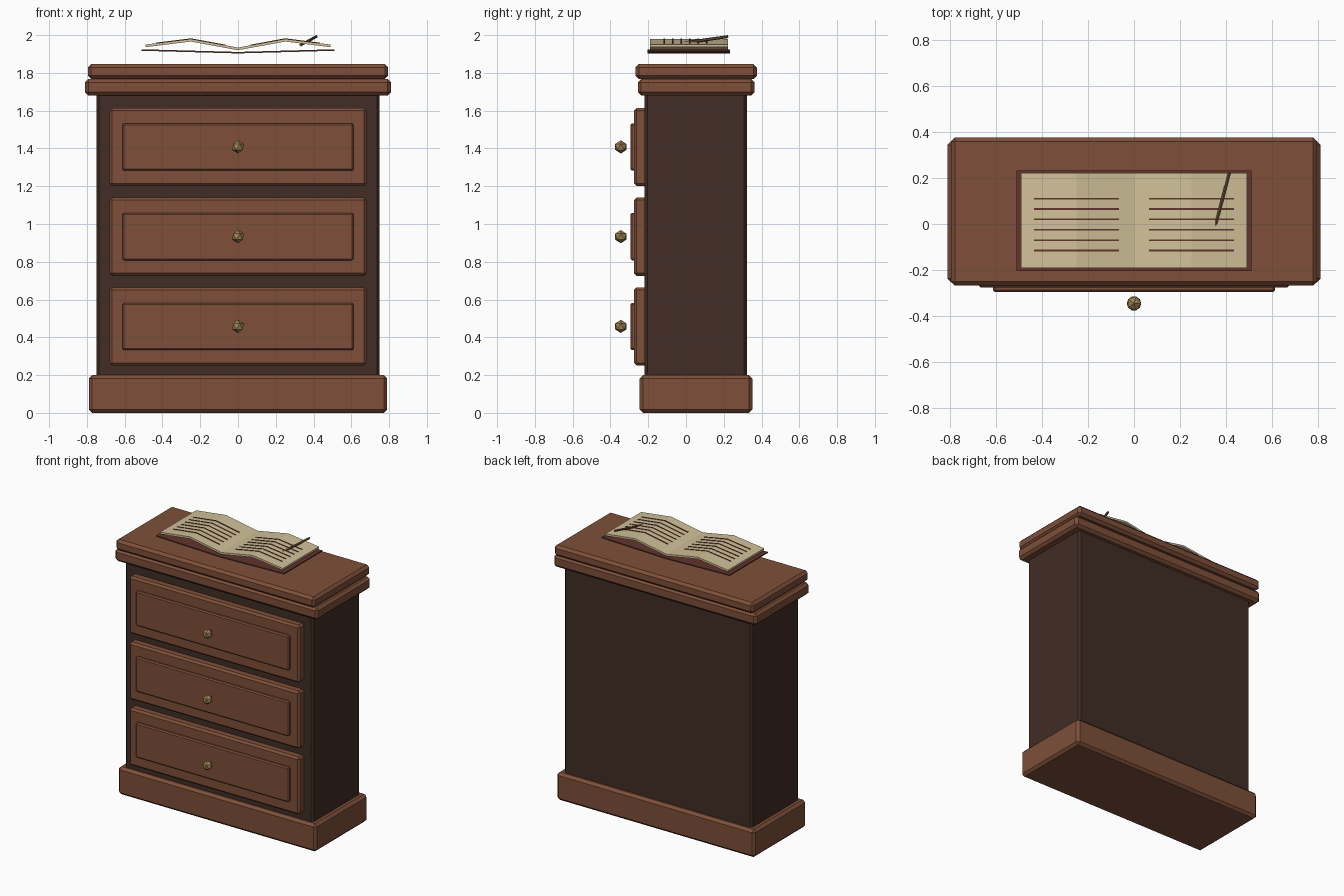
import bpy, bmesh
from mathutils import Vector

if "Cube" in bpy.data.objects:
    bpy.data.objects.remove(bpy.data.objects["Cube"])


def material(name, rgb):
    m = bpy.data.materials.new(name)
    m.diffuse_color = (*rgb, 1)
    m.use_nodes = True
    m.node_tree.nodes["Principled BSDF"].inputs["Base Color"].default_value = m.diffuse_color
    return m


WOOD = material("red_brown_wood", (0.21, 0.078, 0.041))
DARK = material("dark_wood", (0.052, 0.026, 0.018))
BRASS = material("old_brass", (0.34, 0.225, 0.085))
PAPER = material("parchment", (0.64, 0.53, 0.32))
COVER = material("dark_red_leather", (0.12, 0.035, 0.025))
PEN = material("pen_brown", (0.15, 0.09, 0.035))


def finish(name, bm, mat):
    bmesh.ops.recalc_face_normals(bm, faces=bm.faces)
    me = bpy.data.meshes.new(name)
    bm.to_mesh(me)
    bm.free()
    me.materials.append(mat)
    ob = bpy.data.objects.new(name, me)
    bpy.context.collection.objects.link(ob)
    return ob


def box(name, x, y0, y1, z0, z1, mat, bevel):
    """Chamfered box, symmetric in x (half width x)."""
    bm = bmesh.new()
    bmesh.ops.create_cube(bm, size=1)
    for v in bm.verts:
        v.co = ((v.co.x * 2 * x), y0 + (v.co.y + 0.5) * (y1 - y0),
                z0 + (v.co.z + 0.5) * (z1 - z0))
    bmesh.ops.bevel(bm, geom=bm.edges[:], offset=bevel, segments=1,
                    profile=0.5, affect='EDGES')
    return finish(name, bm, mat)


def add_ribbon(bm, pts, thick, y0, y1):
    """Folded sheet: (x, z) centre line given a thickness, extruded along y."""
    outline = [(x, z + thick / 2) for x, z in pts]
    outline += [(x, z - thick / 2) for x, z in reversed(pts)]
    n = len(pts)
    front = [bm.verts.new((x, y0, z)) for x, z in outline]
    back = [bm.verts.new((x, y1, z)) for x, z in outline]
    for i in range(2 * n):
        j = (i + 1) % (2 * n)
        bm.faces.new((front[i], front[j], back[j], back[i]))
    for ring in (front, back):
        for i in range(n - 1):
            bm.faces.new((ring[i], ring[i + 1], ring[2 * n - 2 - i], ring[2 * n - 1 - i]))


# Carcass: plinth, body and two stacked top boards
box("plinth", 0.79, -0.245, 0.352, 0.0, 0.2, WOOD, 0.018)
box("body", 0.75, -0.22, 0.322, 0.1, 1.72, DARK, 0.015)
box("top_moulding", 0.81, -0.255, 0.362, 1.68, 1.768, WOOD, 0.018)
box("top_board", 0.795, -0.268, 0.376, 1.768, 1.846, WOOD, 0.018)

# Drawers with raised panels and knobs
for i, z in enumerate((0.458, 0.933, 1.408), 1):
    box(f"drawer_{i}", 0.68, -0.275, -0.2, z - 0.207, z + 0.207, WOOD, 0.014)
    box(f"drawer_panel_{i}", 0.612, -0.295, -0.25, z - 0.125, z + 0.125, WOOD, 0.008)
    bm = bmesh.new()
    bmesh.ops.create_icosphere(bm, subdivisions=1, radius=0.035)
    bmesh.ops.translate(bm, verts=bm.verts, vec=(0, -0.345, z))
    finish(f"knob_{i}", bm, BRASS)

# Open book: shallow V cover and wavy pages
bm = bmesh.new()
add_ribbon(bm, [(-0.51, 1.921), (0, 1.907), (0.51, 1.921)], 0.008, -0.203, 0.232)
finish("book_cover", bm, COVER)
bm = bmesh.new()
add_ribbon(bm, [(-0.49, 1.943), (-0.25, 1.973), (0, 1.927), (0.25, 1.973), (0.49, 1.943)],
           0.014, -0.19, 0.222)
finish("book_pages", bm, PAPER)


# Written lines lying on the page surface
def page_z(x):
    x = abs(x)
    return 1.98 - (0.25 - x) * 0.184 if x < 0.25 else 1.98 - (x - 0.25) * 0.125


bm = bmesh.new()
for side in (-1, 1):
    for i in range(6):
        y = -0.115 + i * 0.045
        pts = [(side * x, page_z(x) + 0.001) for x in (0.065, 0.25, 0.435)]
        add_ribbon(bm, pts, 0.004, y - 0.0035, y + 0.0035)
finish("written_lines", bm, COVER)

# Pen resting across the right page
a, b = Vector((0.333, -0.09, 1.948)), Vector((0.414, 0.222, 1.992))
bm = bmesh.new()
bmesh.ops.create_cone(bm, cap_ends=True, segments=6, radius1=0.008, radius2=0.008,
                      depth=(b - a).length)
pen = finish("pen", bm, PEN)
pen.rotation_mode = 'QUATERNION'
pen.rotation_quaternion = (b - a).to_track_quat('Z', 'Y')
pen.location = (a + b) / 2
